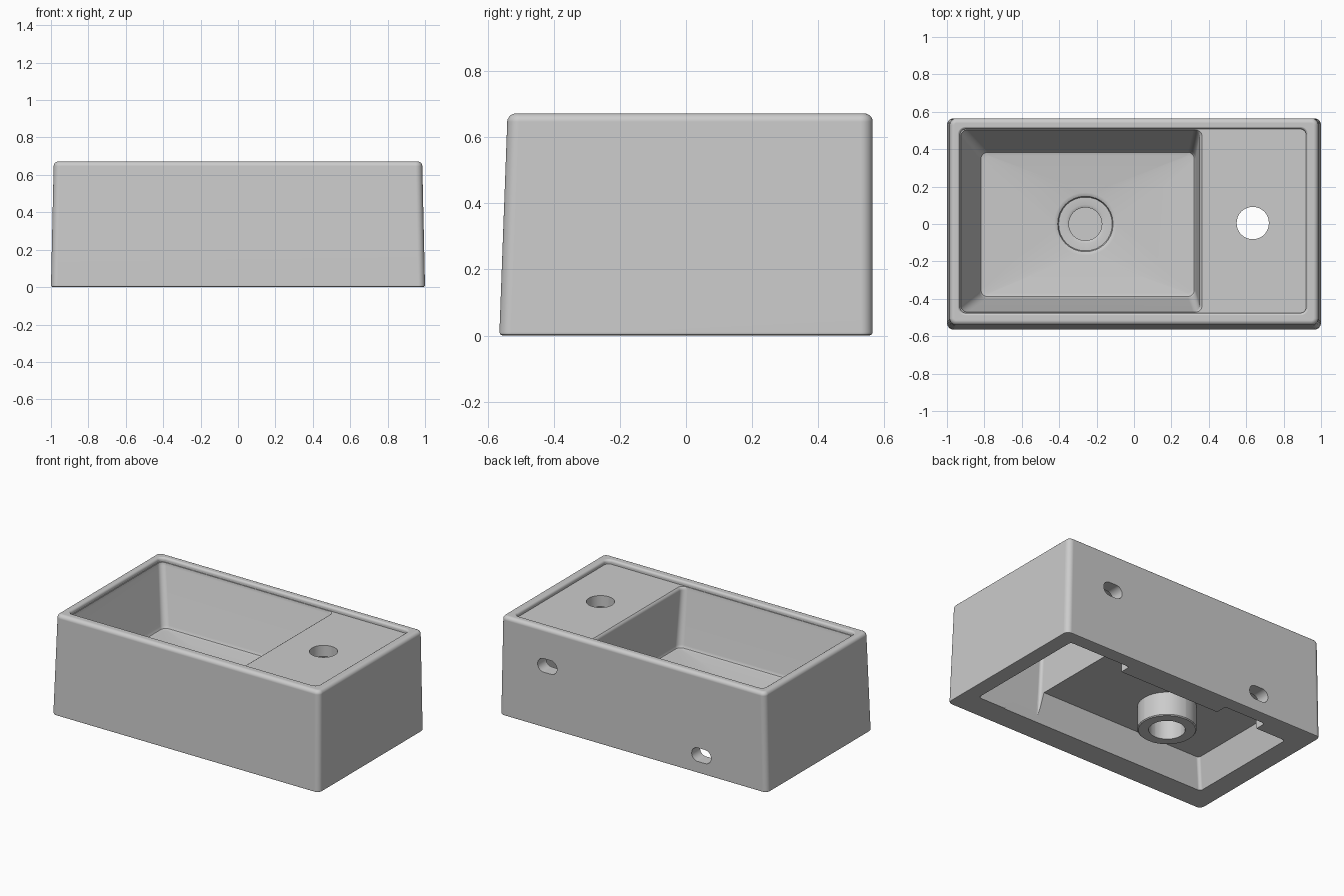
import bpy, bmesh, math
from mathutils import Matrix

cube = bpy.data.objects.get("Cube")
if cube:
    bpy.data.objects.remove(cube, do_unlink=True)

ceramic = bpy.data.materials.new("grey ceramic")
ceramic.use_nodes = True
colour = (0.6, 0.6, 0.6, 1)
ceramic.diffuse_color = colour
ceramic.node_tree.nodes["Principled BSDF"].inputs["Base Color"].default_value = colour

STEPS = 8  # segments per rounded corner


def outline(x0, x1, y0, y1, z, r):
    """Rounded rectangle at height z, counter-clockwise."""
    centres = [(x1 - r, y1 - r), (x0 + r, y1 - r), (x0 + r, y0 + r), (x1 - r, y0 + r)]
    points = []
    for corner, (cx, cy) in enumerate(centres):
        for i in range(STEPS + 1):
            a = math.pi / 2 * (corner + i / STEPS)
            points.append((cx + r * math.cos(a), cy + r * math.sin(a), z))
    return points


def disc(cx, cy, r, z):
    """Circle as the arguments of an outline with four quarter arcs."""
    e = r * 0.98
    return (cx - r, cx + r, cy - r, cy + r, z, e)


def loft(name, rings, matrix=Matrix()):
    """Closed solid through a stack of rounded rectangles, bottom to top."""
    bm = bmesh.new()
    loops = [[bm.verts.new(p) for p in outline(*ring)] for ring in rings]
    n = len(loops[0])
    for low, high in zip(loops, loops[1:]):
        for i in range(n):
            j = (i + 1) % n
            bm.faces.new((low[i], low[j], high[j], high[i]))
    bm.faces.new(loops[0][::-1])
    bm.faces.new(loops[-1])
    bmesh.ops.recalc_face_normals(bm, faces=bm.faces)
    bm.transform(matrix)
    mesh = bpy.data.meshes.new(name)
    bm.to_mesh(mesh)
    bm.free()
    mesh.materials.append(ceramic)
    obj = bpy.data.objects.new(name, mesh)
    bpy.context.collection.objects.link(obj)
    return obj


def combine(target, tool, operation="DIFFERENCE"):
    mod = target.modifiers.new("combine", "BOOLEAN")
    mod.operation, mod.solver, mod.object = operation, "EXACT", tool
    bpy.context.view_layer.objects.active = target
    bpy.ops.object.modifier_apply(modifier=mod.name)
    bpy.data.objects.remove(tool, do_unlink=True)


# Outer shell: tapered front and sides, rounded rim
def shell_ring(z, inset):
    t = z / 0.672
    w = 1 - 0.015 * t - inset
    return (-w, w, -0.565 + 0.025 * t + inset, 0.565 - inset, z, 0.036 - inset)


R = 0.025
rings = [shell_ring(0, 0.01), shell_ring(0.003, 0.003), shell_ring(0.01, 0)]
for i in range(6):
    a = math.pi / 2 * i / 5
    rings.append(shell_ring(0.672 - R + R * math.sin(a), R - R * math.cos(a)))
basin = loft("wash_basin", rings)

# Underside: cavity below the bowl, pocket below the tap deck, wall fixing pocket
combine(basin, loft("bowl_cavity", [(-0.857, 0.7, -0.397, 0.40, -0.05, 0.02),
                                    (-0.855, 0.7, -0.395, 0.40, 0, 0.02),
                                    (-0.80, 0.7, -0.345, 0.38, 0.19, 0.02)]))
combine(basin, loft("deck_pocket", [(0.44, 0.90, -0.393, 0.475, -0.06, 0.02),
                                    (0.42, 0.89, -0.38, 0.475, 0.20, 0.02),
                                    (0.41, 0.88, -0.37, 0.475, 0.54, 0.02),
                                    (0.43, 0.86, -0.35, 0.455, 0.57, 0.02)]))
combine(basin, loft("fixing_pocket", [(-0.63, -0.32, 0.30, 0.478, -0.07, 0.02),
                                      (-0.63, -0.32, 0.30, 0.475, 0.185, 0.02)]))

# Drain spigot hanging below the bowl
DX, DY = -0.26, 0.0
combine(basin, loft("spigot", [disc(DX, DY, 0.172, 0.03), disc(DX, DY, 0.178, 0.036),
                               disc(DX, DY, 0.178, 0.21)]), "UNION")
combine(basin, loft("spigot_bore", [disc(DX, DY, 0.11, 0), disc(DX, DY, 0.11, 0.165)]))

# Shallow recess inside the rim, flared for a rounded lip
rings = [(-0.93, 0.92, -0.475, 0.507, 0.645, 0.03)]
for i in range(5):
    a = math.pi / 2 * i / 4
    f = 0.016 * (1 - math.cos(a))
    rings.append((-0.93 - f, 0.92 + f, -0.475 - f, 0.507 + f, 0.656 + 0.0165 * math.sin(a), 0.03 + f))
rings.append((-0.946, 0.936, -0.491, 0.523, 0.75, 0.046))
combine(basin, loft("rim_recess", rings))

# Bowl with filleted floor falling to a stepped drain
combine(basin, loft("bowl", [
    disc(DX, DY, 0.088, 0.195), disc(DX, DY, 0.088, 0.217), disc(DX, DY, 0.104, 0.225),
    disc(DX, DY, 0.143, 0.225), disc(DX, DY, 0.148, 0.24), disc(DX, DY, 0.168, 0.25),
    (-0.80, 0.31, -0.37, 0.365, 0.268, 0.03),
    (-0.818, 0.322, -0.388, 0.383, 0.273, 0.035),
    (-0.828, 0.33, -0.398, 0.393, 0.29, 0.04),
    (-0.922, 0.35, -0.468, 0.50, 0.625, 0.035),
    (-0.926, 0.355, -0.471, 0.503, 0.638, 0.035),
    (-0.926, 0.365, -0.471, 0.503, 0.6455, 0.035),
    (-0.926, 0.365, -0.471, 0.503, 0.66, 0.035)]))

# Tap hole and two wall fixing slots
combine(basin, loft("tap_hole", [disc(0.635, 0.005, 0.086, 0.5), disc(0.635, 0.005, 0.086, 0.7)]))
for x, z in ((0.64, 0.42), (-0.51, 0.125)):
    place = Matrix.Translation((x, 0.43, z)) @ Matrix.Rotation(-math.pi / 2, 4, "X")
    combine(basin, loft("fixing_slot", [(-0.072, 0.072, -0.046, 0.046, d, 0.045) for d in (0, 0.2)], place))

# Smooth shading with crisp edges
for obj in bpy.context.selected_objects:
    obj.select_set(False)
basin.select_set(True)
bpy.context.view_layer.objects.active = basin
bpy.ops.object.shade_smooth_by_angle(angle=math.radians(32))
weighted = basin.modifiers.new("even_shading", "WEIGHTED_NORMAL")
weighted.keep_sharp = True
